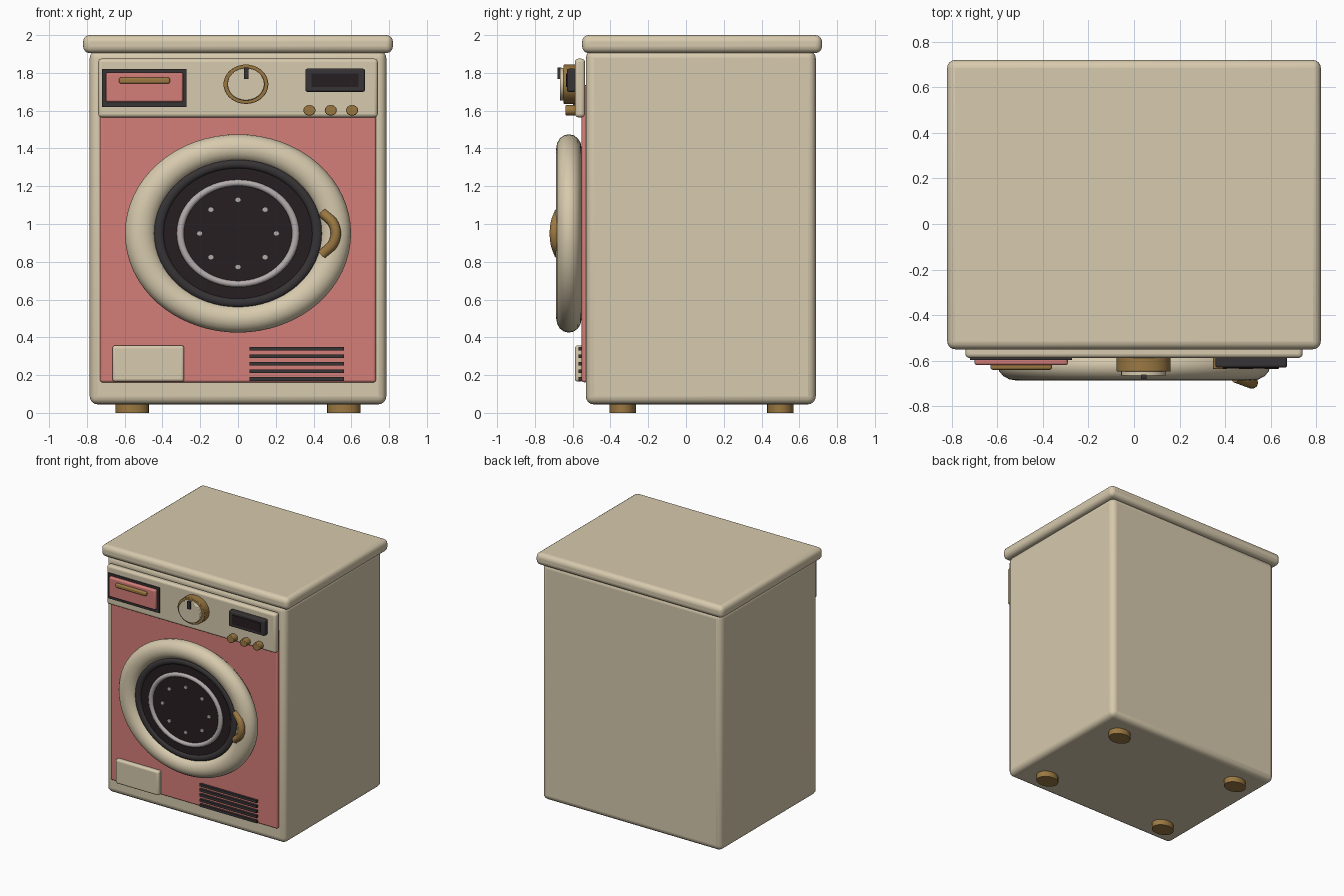
import bpy, math
from mathutils import Matrix

if "Cube" in bpy.data.objects:
    bpy.data.objects.remove(bpy.data.objects["Cube"])


def material(name, rgb):
    m = bpy.data.materials.new(name)
    m.diffuse_color = (*rgb, 1)
    m.use_nodes = True
    m.node_tree.nodes["Principled BSDF"].inputs["Base Color"].default_value = m.diffuse_color
    return m


CREAM = material("cream", (0.68, 0.59, 0.42))
PINK = material("coral_pink", (0.66, 0.21, 0.19))
GOLD = material("brass", (0.33, 0.19, 0.055))
GREY = material("charcoal", (0.038, 0.033, 0.036))
BLACK = material("dark_glass", (0.020, 0.013, 0.015))
SILVER = material("silver", (0.46, 0.41, 0.41))

SX = 1.14  # round parts are wider than tall


def finish(ob, name, mat):
    ob.name = name
    ob.data.materials.clear()
    ob.data.materials.append(mat)
    bpy.ops.object.select_all(action='DESELECT')
    ob.select_set(True)
    bpy.context.view_layer.objects.active = ob
    bpy.ops.object.shade_smooth_by_angle(angle=math.radians(40))
    return ob


def bevel(ob, width, segments=4):
    if width:
        mod = ob.modifiers.new("bevel", 'BEVEL')
        mod.width = width
        mod.segments = segments
        mod.limit_method = 'ANGLE'


def box(name, mat, x, y, z, round_=0.0):
    """Box given by its (min, max) along each axis."""
    bpy.ops.mesh.primitive_cube_add(size=1)
    ob = bpy.context.object
    dims = [b - a for a, b in (x, y, z)]
    mid = [(a + b) / 2 for a, b in (x, y, z)]
    ob.data.transform(Matrix.Translation(mid) @ Matrix.Diagonal((*dims, 1)))
    bevel(ob, round_)
    return finish(ob, name, mat)


def disc(name, mat, x, z, r, y0, y1, round_=0.0, sides=48):
    """Cylinder facing the front, r is the vertical radius."""
    bpy.ops.mesh.primitive_cylinder_add(radius=r, depth=y1 - y0, vertices=sides)
    ob = bpy.context.object
    ob.data.transform(Matrix.Translation((x, (y0 + y1) / 2, z))
                      @ Matrix.Diagonal((SX, 1, 1, 1))
                      @ Matrix.Rotation(math.pi / 2, 4, 'X'))
    bevel(ob, round_, 2)
    return finish(ob, name, mat)


def ring(name, mat, x, y, z, major, minor, depth, minor_sides=12):
    """Torus facing the front, depth is its half thickness along y."""
    bpy.ops.mesh.primitive_torus_add(major_radius=major, minor_radius=minor,
                                     major_segments=64, minor_segments=minor_sides)
    ob = bpy.context.object
    ob.data.transform(Matrix.Translation((x, y, z))
                      @ Matrix.Diagonal((SX, depth / minor, 1, 1))
                      @ Matrix.Rotation(math.pi / 2, 4, 'X'))
    return finish(ob, name, mat)


# cabinet, lid and feet
box("cabinet", CREAM, (-0.785, 0.785), (-0.53, 0.687), (0.045, 1.92), 0.042)
box("top_lid", CREAM, (-0.82, 0.82), (-0.55, 0.72), (1.905, 2.0), 0.035)
for x in (-0.56, 0.56):
    for y in (-0.335, 0.5):
        bpy.ops.mesh.primitive_cylinder_add(radius=0.07, depth=0.06, vertices=32)
        foot = bpy.context.object
        foot.data.transform(Matrix.Translation((x, y, 0.03)) @ Matrix.Diagonal((1.25, 1, 1, 1)))
        finish(foot, "foot", GOLD)

# front panels
box("front_panel", PINK, (-0.73, 0.73), (-0.552, -0.52), (0.162, 1.735), 0.012)
box("control_panel", CREAM, (-0.74, 0.74), (-0.588, -0.535), (1.565, 1.875), 0.018)

# detergent drawer
box("drawer_frame", GREY, (-0.72, -0.272), (-0.597, -0.58), (1.62, 1.82))
box("drawer_front", PINK, (-0.70, -0.29), (-0.62, -0.585), (1.645, 1.803), 0.012)
box("drawer_handle", GOLD, (-0.63, -0.36), (-0.64, -0.61), (1.743, 1.775), 0.01)

# programme dial
disc("dial_base", GOLD, 0.042, 1.74, 0.104, -0.648, -0.58, 0.004)
disc("dial_cap", CREAM, 0.042, 1.74, 0.086, -0.668, -0.64, 0.005)
box("dial_pointer", GREY, (0.031, 0.055), (-0.68, -0.66), (1.768, 1.828))

# display and buttons
box("display_frame", GREY, (0.357, 0.672), (-0.63, -0.58), (1.70, 1.822), 0.01)
box("display_screen", BLACK, (0.39, 0.637), (-0.635, -0.625), (1.725, 1.798))
for x in (0.378, 0.491, 0.604):
    disc("button", GOLD, x, 1.602, 0.028, -0.637, -0.585, 0.004, 24)

# door
DZ = 0.95
ring("door_ring", CREAM, 0, -0.62, DZ, 0.452, 0.073, 0.067, 16)
ring("door_seal", GREY, 0, -0.638, DZ, 0.368, 0.026, 0.026)
disc("door_glass", BLACK, 0, DZ, 0.365, -0.65, -0.56)
ring("drum_ring", SILVER, 0, -0.652, DZ, 0.268, 0.017, 0.017)
for i in range(8):
    a = i * math.pi / 4
    disc("drum_hole", SILVER, 0.178 * SX * math.cos(a), DZ + 0.178 * math.sin(a),
         0.014, -0.658, -0.645, 0, 16)

# door handle: bent brass bar
curve = bpy.data.curves.new("door_handle", 'CURVE')
curve.dimensions = '3D'
curve.bevel_depth = 0.027
curve.bevel_resolution = 3
curve.resolution_u = 8
curve.use_fill_caps = True
pts = [(0.447, -0.67, 1.062), (0.51, -0.693, 0.99), (0.51, -0.693, 0.91), (0.447, -0.67, 0.838)]
sp = curve.splines.new('BEZIER')
sp.bezier_points.add(len(pts) - 1)
for bp, p in zip(sp.bezier_points, pts):
    bp.co = p
    bp.handle_left_type = bp.handle_right_type = 'AUTO'
handle = bpy.data.objects.new("door_handle", curve)
bpy.context.collection.objects.link(handle)
bpy.ops.object.select_all(action='DESELECT')
handle.select_set(True)
bpy.context.view_layer.objects.active = handle
bpy.ops.object.convert(target='MESH')
finish(bpy.context.object, "door_handle", GOLD)

# filter hatch and vent slats
box("filter_hatch", CREAM, (-0.665, -0.285), (-0.588, -0.545), (0.165, 0.357), 0.015)
for i in range(5):
    z = 0.18 + i * 0.04
    box("vent_slat", GREY, (0.062, 0.56), (-0.57, -0.545), (z - 0.01, z + 0.01))
